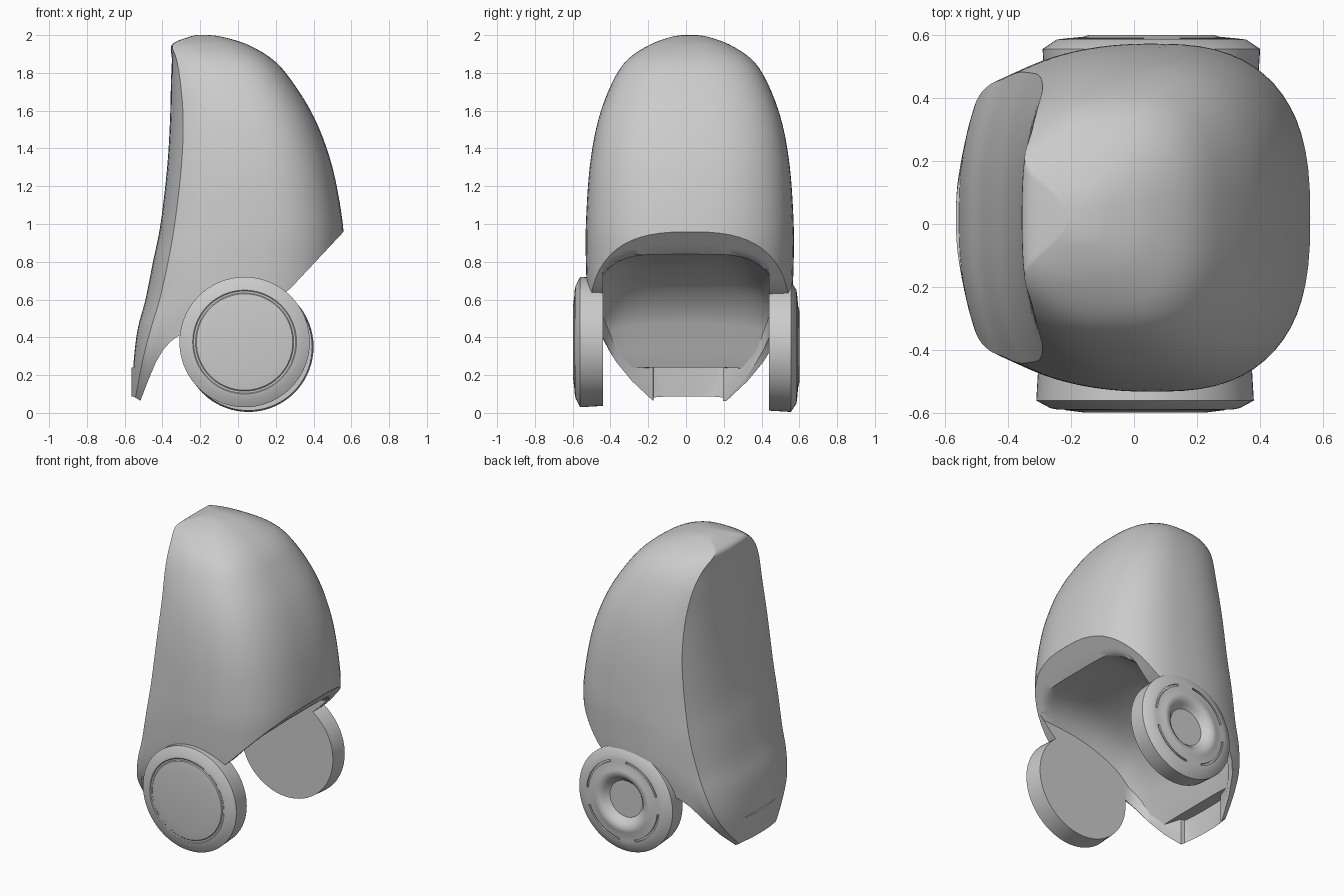
import bpy, bmesh
from math import sin, cos, pi
from mathutils import Vector

if "Cube" in bpy.data.objects:
    bpy.data.objects.remove(bpy.data.objects["Cube"])

# One plain grey for everything
grey = bpy.data.materials.new("plain_grey")
grey.use_nodes = True
COLOUR = (0.6, 0.6, 0.6, 1)
grey.diffuse_color = COLOUR
grey.node_tree.nodes["Principled BSDF"].inputs["Base Color"].default_value = COLOUR


def finish(name, bm, degrees):
    """Turn all faces outward and shade smooth below the given angle."""
    bm.normal_update()
    bmesh.ops.recalc_face_normals(bm, faces=bm.faces)
    if bm.calc_volume(signed=True) < 0:
        bmesh.ops.reverse_faces(bm, faces=bm.faces)
    mesh = bpy.data.meshes.new(name)
    bm.to_mesh(mesh)
    bm.free()
    mesh.materials.append(grey)
    obj = bpy.data.objects.new(name, mesh)
    bpy.context.collection.objects.link(obj)
    bpy.ops.object.select_all(action='DESELECT')
    obj.select_set(True)
    bpy.context.view_layer.objects.active = obj
    bpy.ops.object.shade_smooth_by_angle(angle=degrees * pi / 180)


def smooth_rows(rows, steps):
    """Pass a smooth curve through the rows."""
    rows = [Vector(r) for r in rows]
    out = []
    for i in range(len(rows) - 1):
        p0, p1, p2 = rows[max(i - 1, 0)], rows[i], rows[i + 1]
        p3 = rows[min(i + 2, len(rows) - 1)]
        for k in range(steps):
            t = k / steps
            out.append(0.5 * (2 * p1 + (p2 - p0) * t + (2 * p0 - 5 * p1 + 4 * p2 - p3) * t ** 2
                              + (3 * p1 - p0 - 3 * p2 + p3) * t ** 3))
    return out + [rows[-1]]


def lookup(table, key):
    """Interpolate a table of vectors by its ascending first value."""
    for a, b in zip(table, table[1:]):
        if key <= b[0]:
            return a.lerp(b, max(0, (key - a[0]) / (b[0] - a[0])))
    return table[-1]


# Body sections: height, panel middle x, panel edge x, panel half width, half width, bulge x
SECTIONS = smooth_rows([
    (.04, -.568, -.55, .15, .3, .54),
    (.15, -.56, -.53, .26, .4, .54),
    (.3, -.55, -.5, .37, .48, .54),
    (.45, -.53, -.46, .42, .51, .54),
    (.6, -.49, -.415, .44, .54, .55),
    (.8, -.45, -.37, .46, .55, .56),
    (1.0, -.41, -.335, .46, .55, .555),
    (1.3, -.375, -.3, .45, .53, .5),
    (1.55, -.36, -.29, .41, .485, .41),
    (1.75, -.355, -.305, .35, .41, .29),
    (1.87, -.35, -.325, .27, .33, .185),
    (1.95, -.35, -.345, .17, .21, .05),
    (1.99, -.26, -.255, .08, .1, -.08),
    (2.0, -.22, -.215, .03, .04, -.15)], 5)

# Lower edge: thin tongue, wheel recess and slanted mouth
EDGE = [Vector(p) for p in [(-.7, .1), (-.55, .085), (-.51, .06), (-.48, .16), (-.44, .26), (-.38, .36),
                            (-.3, .42), (0, .45), (.26, .64), (.56, .96), (.8, 1.22)]]
# Arched ceiling of the hollow between the wheels
ROOF = smooth_rows([(-.455, .24), (-.42, .4), (-.36, .54), (-.22, .69), (0, .79), (.22, .83),
                    (.45, .84), (.8, .84)], 4)
PANEL, SIDE, BULGE = 8, 16, 16
COLUMNS = PANEL + SIDE + BULGE + 1
SHIFT_Y, HOLLOW = 0.02, 0.44


def outline(z, j):
    """Point j of the half section at height z, from panel middle to bulge middle."""
    z, xl, xc, wc, wm, xr = lookup(SECTIONS, z)
    cx = (xl + xr) / 2
    if j <= PANEL:                          # gently bowed panel
        s = j / PANEL
        return xl + (xc - xl) * s ** 2.5, wc * s
    if j <= PANEL + SIDE:                   # side wall
        t = 1 - ((j - PANEL) / SIDE) ** 1.4
        return cx + (xc - cx) * t, wm - (wm - wc) * t ** 2.5
    a = (j - PANEL - SIDE) / BULGE * pi / 2  # rounded bulge
    return cx + (xr - cx) * sin(a) ** .77, wm * abs(cos(a)) ** .77


def edge_height(j):
    """Height where column j meets the lower edge."""
    low, high = .04, 2.0
    for _ in range(30):
        mid = (low + high) / 2
        if mid < lookup(EDGE, outline(mid, j)[0])[1]:
            low = mid
        else:
            high = mid
    return high


def ceiling(x, y):
    z = lookup(ROOF, x)[1] * (1 - .13 * abs(y / HOLLOW) ** 5)
    return max(z, lookup(EDGE, x)[1])


def skin(bm, a, b):
    """Join two vertex rows, closing up where they share vertices."""
    for quad in zip(a, a[1:], b[1:], b):
        corners = list(dict.fromkeys(quad))
        if len(corners) > 2:
            bm.faces.new(corners)


bm = bmesh.new()
columns = []                                # (column, its mirror) from crown to lower edge
for j in range(COLUMNS):
    bottom = edge_height(j)
    pair = ([], [])
    for row in reversed(SECTIONS):
        z = 2 - (2 - bottom) * (2 - row[0]) / 1.96
        x, y = outline(z, j)
        first = bm.verts.new((x, SHIFT_Y + y, z))
        pair[0].append(first)
        pair[1].append(first if j in (0, COLUMNS - 1) else bm.verts.new((x, SHIFT_Y - y, z)))
    columns.append(pair)
for a, b in zip(columns, columns[1:]):
    skin(bm, a[0], b[0])
    skin(bm, a[1], b[1])
bm.faces.new([p[0][0] for p in columns] + [p[1][0] for p in columns[-2:0:-1]])

# Underside: flat rim, upright inner walls and ceiling, strip by strip across the body
strips = []
for j, (near, far) in enumerate(columns):
    x, y, z = near[-1].co
    if j in (0, COLUMNS - 1):
        strips.append([near[-1]] * 25)
        continue
    w = min(.95 * (y - SHIFT_Y), HOLLOW)
    mid = SHIFT_Y * (1 - w / HOLLOW)
    across = [mid + w * cos(pi * k / 20) for k in range(21)]
    points = [(x, across[0], z)] + [(x, v, ceiling(x, v)) for v in across] + [(x, across[-1], z)]
    strips.append([near[-1]] + [bm.verts.new(p) for p in points] + [far[-1]])
for a, b in zip(strips, strips[1:]):
    skin(bm, a, b)
finish("body_shell", bm, 35)


def wheel(name, profile, x, z, side, slots=None):
    """Turn a (radius, depth) profile about the axle; slots is a radius range."""
    bm = bmesh.new()
    n = 72
    loops = [[bm.verts.new((x + r * cos(2 * pi * i / n), side * d, z + r * sin(2 * pi * i / n)))
              for i in range(n)] for r, d in profile]
    sunk = []
    for a, b, (ra, da), (rb, db) in zip(loops, loops[1:], profile, profile[1:]):
        for i in range(n):
            j = (i + 1) % n
            face = bm.faces.new((a[i], a[j], b[j], b[i]))
            if (ra, rb) == slots and (i + 4) % 18 > 4:
                sunk.append(face)
    bm.faces.new(loops[0])
    bm.faces.new(loops[-1])
    if sunk:
        made = bmesh.ops.extrude_face_region(bm, geom=sunk)["geom"]
        bmesh.ops.delete(bm, geom=sunk, context='FACES')
        bmesh.ops.translate(bm, verts=[g for g in made if isinstance(g, bmesh.types.BMVert)],
                            vec=(0, -side * .012, 0))
    finish(name, bm, 30)


# Plain wheel with a grooved cap
wheel("plain_wheel", [(.338, .44), (.345, .56), (.3, .584), (.275, .589), (.27, .585), (.26, .585),
                      (.255, .59), (.2, .597)], .035, .375, -1)
# Hub wheel with a rounded ring, sunk centre and four slots
wheel("hub_wheel", [(.338, .44), (.345, .555), (.3, .585), (.268, .589), (.255, .59), (.215, .594),
                    (.2, .599), (.185, .6), (.165, .595), (.145, .58), (.13, .56), (.12, .552)],
      .055, .35, 1, slots=(.268, .255))
